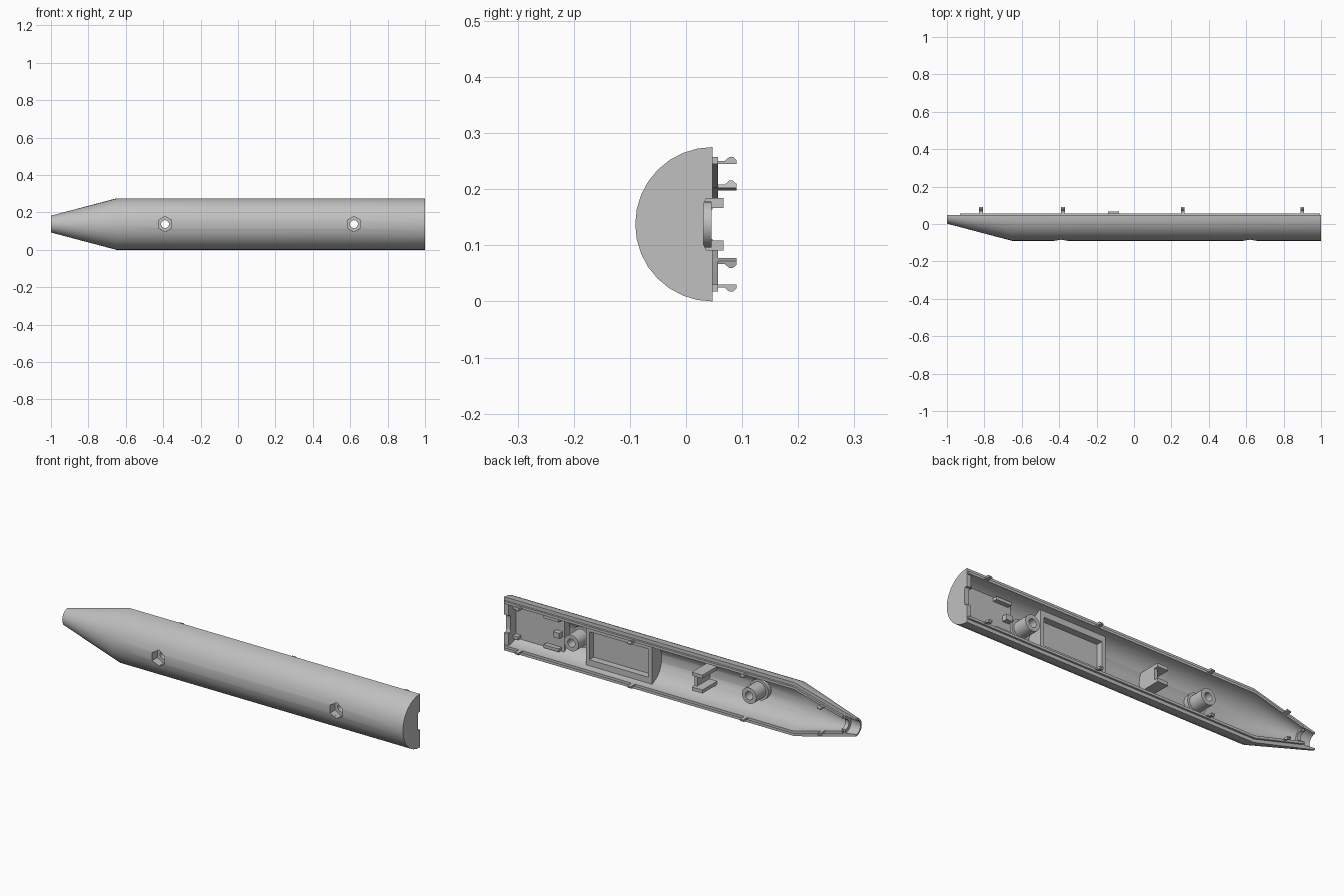
import bpy, bmesh, math
from mathutils import Vector, Matrix

old = bpy.data.objects.get("Cube")
if old:
    bpy.data.objects.remove(old, do_unlink=True)

CY, CZ, R, RI = 0.047, 0.1375, 0.1375, 0.107   # axis of the casing, outer and inner radius
TAPER_X, TIP_R = -0.65, 0.045
SLOPE = (R - TIP_R) / (TAPER_X + 1)

gray = bpy.data.materials.new("light gray plastic")
gray.use_nodes = True
color = (0.53, 0.53, 0.53, 1)
gray.diffuse_color = color
gray.node_tree.nodes["Principled BSDF"].inputs["Base Color"].default_value = color


def finish(name, bm):
    bmesh.ops.recalc_face_normals(bm, faces=bm.faces)
    me = bpy.data.meshes.new(name)
    bm.to_mesh(me)
    bm.free()
    me.materials.append(gray)
    ob = bpy.data.objects.new(name, me)
    bpy.context.collection.objects.link(ob)
    return ob


def prism(name, points, offset):
    """Extrude a closed outline of 3D points by a vector."""
    bm = bmesh.new()
    face = bm.faces.new([bm.verts.new(p) for p in points])
    out = bmesh.ops.extrude_face_region(bm, geom=[face])
    verts = [g for g in out["geom"] if isinstance(g, bmesh.types.BMVert)]
    bmesh.ops.translate(bm, verts=verts, vec=offset)
    return finish(name, bm)


def box(name, x, y, z):
    corners = [(x[0], y[0], z[0]), (x[1], y[0], z[0]), (x[1], y[1], z[0]), (x[0], y[1], z[0])]
    return prism(name, corners, (0, 0, z[1] - z[0]))


def half_turn(name, profile, steps=16):
    """Sweep an (x, radius) outline half way round the axis."""
    bm = bmesh.new()
    rings = []
    for i in range(steps + 1):
        a = math.pi * i / steps
        rings.append([bm.verts.new((x, CY - r * math.sin(a), CZ + r * math.cos(a))) for x, r in profile])
    n = len(profile)
    for p, q in zip(rings, rings[1:]):
        for j in range(n):
            k = (j + 1) % n
            if profile[j][1] or profile[k][1]:
                bm.faces.new((p[j], p[k], q[k], q[j]))
    bm.faces.new(rings[0])
    bm.faces.new(rings[-1])
    bmesh.ops.remove_doubles(bm, verts=bm.verts, dist=1e-5)
    return finish(name, bm)


def post(name, x, radius, y0, y1, sides=24):
    """Upright along y, with a corner pointing up."""
    ring = [(x + radius * math.sin(math.tau * i / sides), y0,
             CZ + radius * math.cos(math.tau * i / sides)) for i in range(sides)]
    return prism(name, ring, (0, y1 - y0, 0))


def segment(name, x0, x1, top):
    """Solid fill between the curved wall and a flat top."""
    rad = RI + 0.004
    half = math.acos((CY - top) / rad)
    arc = [half * (i / 6 - 1) for i in range(13)]
    pts = [(x0, CY - rad * math.cos(a), CZ + rad * math.sin(a)) for a in arc]
    return prism(name, pts, (x1 - x0, 0, 0))


def apply_boolean(target, cutter, mode="DIFFERENCE"):
    cutter.hide_render = True
    mod = target.modifiers.new("cut", "BOOLEAN")
    mod.operation, mod.object, mod.solver = mode, cutter, "EXACT"
    bpy.context.view_layer.objects.active = target
    bpy.ops.object.modifier_apply(modifier=mod.name)
    bpy.data.objects.remove(cutter, do_unlink=True)


# Casing: tapered half shell with a closed end and a ringed tip
shell = half_turn("casing_shell", [
    (-1, TIP_R), (TAPER_X, R), (1, R), (1, 0), (0.975, 0), (0.975, RI),
    (TAPER_X, RI), (-0.92, 0.036), (-0.92, 0.026), (-0.94, 0.026),
    (-0.94, 0.044), (-1, 0.036)])

# Port notch in the closed end
notch = [(0.06, 0.046), (0.036, 0.046), (0.031, 0.036), (0.031, -0.036), (0.036, -0.046), (0.06, -0.046)]
apply_boolean(shell, prism("notch_cutter", [(0.96, y, CZ + z) for y, z in notch], (0.1, 0, 0)))

# Screw bosses, with hexagonal nut pockets on the outside
for name, x in (("tip_boss", -0.39), ("end_boss", 0.62)):
    boss = post(name, x, 0.041, -0.074, 0.045)
    apply_boolean(boss, post("flange", x, 0.053, -0.074, -0.035), "UNION")
    for part in (shell, boss):
        apply_boolean(part, post("nut_cutter", x, 0.041 if part is shell else 0.0408, -0.12, -0.047, 6))
        apply_boolean(part, post("screw_cutter", x, 0.021, -0.12, 0.1))

# Locating lips along both rims, following the taper
TAPER_IN = RI - SLOPE * 0.27
for side, label in ((1, "upper"), (-1, "lower")):
    outline = [(-0.93, 0.045), (TAPER_X, 0.12), (0.995, 0.12), (0.995, RI), (TAPER_X, RI), (-0.93, 0.033)]
    prism(label + "_lip", [(x, CY - 0.001, CZ + side * r) for x, r in outline], (0, 0.011, 0))

    # Snap hooks standing on the lip
    hook = [(0.04, -0.013), (0.09, -0.013), (0.09, -0.006), (0.084, 0), (0.077, 0),
            (0.069, -0.007), (0.04, -0.007)]
    for i, x in enumerate((-0.82, -0.38, 0.26, 0.9)):
        reach = 0.12 if x > TAPER_X else 0.12 + (x - TAPER_X) * SLOPE
        ob = prism(f"{label}_hook_{i + 1}", [(-0.01, y, side * d) for y, d in hook], (0.02, 0, 0))
        tilt = -side * math.atan(SLOPE) if x < TAPER_X else 0
        ob.data.transform(Matrix.Translation((x, 0, CZ + side * reach)) @ Matrix.Rotation(tilt, 4, "Y"))

    # Arms of the switch bracket and grips of the board shelf
    z = sorted((CZ + side * 0.029, CZ + side * 0.047))
    box(label + "_bracket_arm", (-0.14, -0.08), (-0.052, 0.067), z)
    z = sorted((CZ + side * 0.068, CZ + side * 0.084))
    box(label + "_shelf_grip", (0.715, 0.8), (-0.015, 0.012), z)
    box(label + "_shelf_stop", (0.945, 0.98), (-0.015, 0.012), z)

box("bracket_wall", (-0.096, -0.08), (-0.06, 0.045), (CZ - 0.035, CZ + 0.035))

# Flat shelf near the closed end, with a centre stop
segment("board_shelf", 0.7, 0.98, -0.012)
box("shelf_centre_stop", (0.71, 0.745), (-0.015, 0.015), (CZ - 0.014, CZ + 0.014))

# Deep tray with a recessed pocket
tray = segment("pocket_tray", 0.18, 0.555, 0.02)
apply_boolean(tray, box("pocket_cutter", (0.2, 0.535), (-0.015, 0.1), (CZ - 0.072, CZ + 0.072)))

# Smooth the round surfaces and keep the edges crisp
bpy.ops.object.select_all(action="DESELECT")
for ob in bpy.context.scene.objects:
    if ob.type == "MESH":
        ob.select_set(True)
        bpy.context.view_layer.objects.active = ob
bpy.ops.object.shade_smooth_by_angle(angle=math.radians(30))
